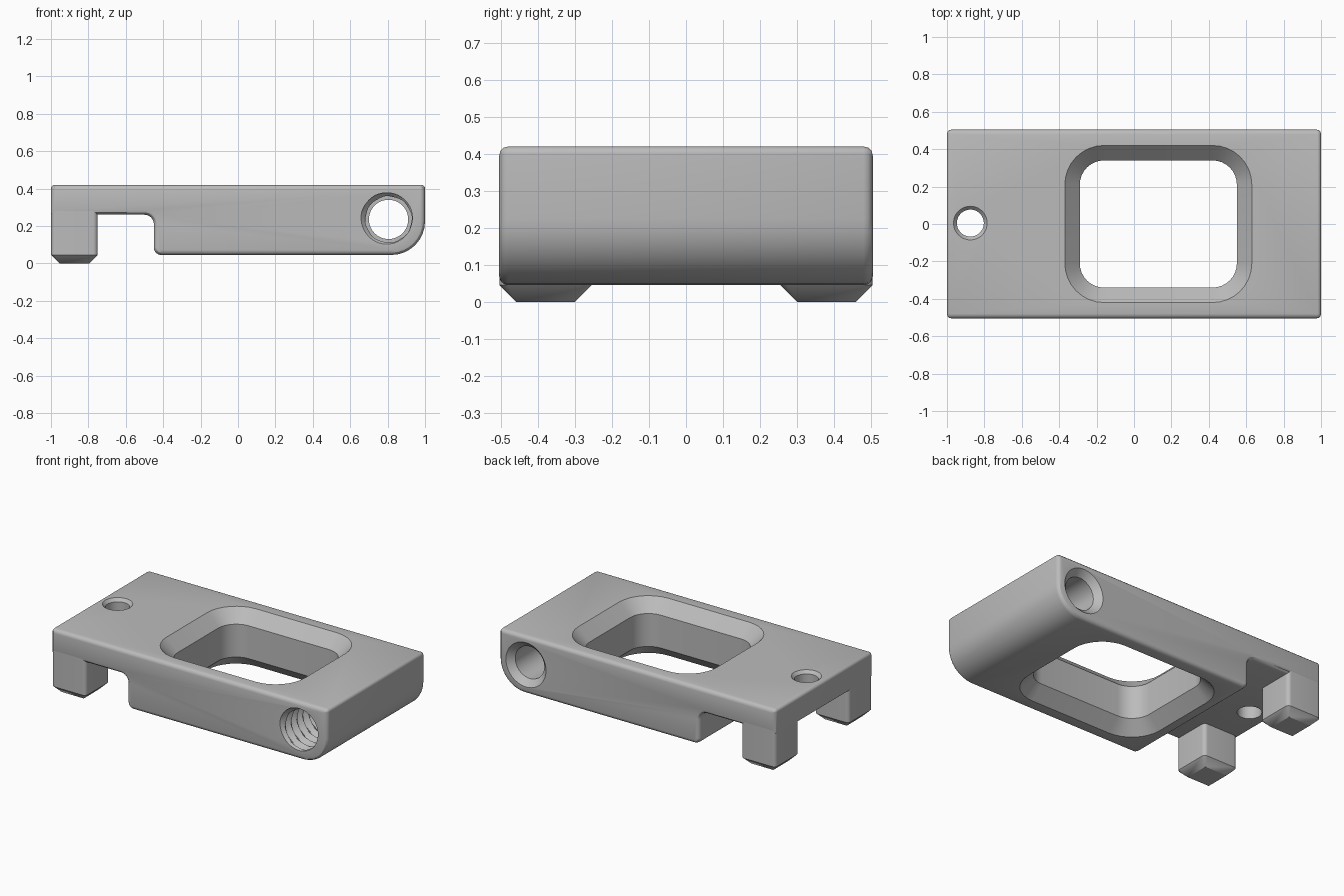
import bpy, bmesh
from math import sin, cos, pi, tau
from mathutils import Vector

if "Cube" in bpy.data.objects:
    bpy.data.objects.remove(bpy.data.objects["Cube"], do_unlink=True)

grey = bpy.data.materials.new("plain grey")
grey.use_nodes = True
grey.diffuse_color = (0.5, 0.5, 0.5, 1)
grey.node_tree.nodes["Principled BSDF"].inputs["Base Color"].default_value = (0.5, 0.5, 0.5, 1)


def rounded(corners, inset=0.0, steps=8):
    """Right-angled counter-clockwise outline with rounded corners, offset inward."""
    pts = []
    for i, (x, y, r) in enumerate(corners):
        p = Vector((x, y))
        u = (Vector(corners[i - 1][:2]) - p).normalized()
        v = (Vector(corners[(i + 1) % len(corners)][:2]) - p).normalized()
        side = 1 if v.cross(u) > 0 else -1
        p += (u + v) * inset * side
        r = max(r - inset * side, 0)
        c = p + (u + v) * r
        for k in range(steps + 1):
            t = pi / 2 * k / steps
            pts.append(c - (v * cos(t) + u * sin(t)) * r)
    return pts


def circle(x, y, radius, n=48):
    """Circle whose radius is a number or a function of the turn fraction."""
    size = radius if callable(radius) else lambda f: radius
    return [(x + size(k / n) * cos(tau * k / n), y + size(k / n) * sin(tau * k / n))
            for k in range(n)]


def loft(name, sections, axis="z"):
    """Closed solid through (height, outline) sections along an axis."""
    bm = bmesh.new()
    rings = []
    for h, outline in sections:
        rings.append([bm.verts.new((a, b, h) if axis == "z" else (a, h, b))
                      for a, b in outline])
    for low, high in zip(rings, rings[1:]):
        for k in range(len(low)):
            bm.faces.new((low[k - 1], low[k], high[k], high[k - 1]))
    bm.faces.new(rings[0])
    bm.faces.new(rings[-1])
    bmesh.ops.remove_doubles(bm, verts=bm.verts, dist=1e-5)
    bmesh.ops.recalc_face_normals(bm, faces=bm.faces)
    mesh = bpy.data.meshes.new(name)
    bm.to_mesh(mesh)
    bm.free()
    mesh.materials.append(grey)
    obj = bpy.data.objects.new(name, mesh)
    bpy.context.collection.objects.link(obj)
    return obj


def activate(obj):
    bpy.ops.object.select_all(action="DESELECT")
    obj.select_set(True)
    bpy.context.view_layer.objects.active = obj


def cut(obj, cutter):
    activate(obj)
    mod = obj.modifiers.new("cut", "BOOLEAN")
    mod.operation, mod.solver, mod.object = "DIFFERENCE", "EXACT", cutter
    bpy.ops.object.modifier_apply(modifier=mod.name)
    bpy.data.objects.remove(cutter, do_unlink=True)


# Body: side profile with softened front and back rims
profile = [(-1, 0.26, 0), (-0.45, 0.26, 0.05), (-0.45, 0.045, 0.04),
           (1, 0.045, 0.18), (1, 0.42, 0.02), (-1, 0.42, 0.02)]
rim, depth = 0.025, 0.505
half = [(depth - rim * (1 - cos(t)), rounded(profile, rim * (1 - sin(t))))
        for t in (0, pi / 6, pi / 3, pi / 2)]
body = loft("body", [(-y, o) for y, o in half] + half[::-1], "y")

# Window: rounded opening with a wide chamfer above and below
opening = [(-0.29, -0.34, 0.13), (0.55, -0.34, 0.13),
           (0.55, 0.34, 0.13), (-0.29, 0.34, 0.13)]
cut(body, loft("window_cutter", [(z, rounded(opening, -flare)) for z, flare in
                                 ((0.025, 0.1), (0.125, 0), (0.34, 0), (0.44, 0.1))]))

# Small countersunk hole through the thin end
cut(body, loft("pin_hole_cutter", [(z, circle(-0.875, 0.005, r)) for z, r in
                                   ((0.2, 0.072), (0.4, 0.072), (0.44, 0.108))]))

# Cross hole: plain at the back with a countersink
HX, HZ = 0.805, 0.235
cut(body, loft("cross_hole_cutter", [(y, circle(HX, HZ, r)) for y, r in
                                     ((0.0, 0.105), (0.465, 0.105), (0.525, 0.165))], "y"))

# Cross hole: helical thread from the front
pitch, slices, turns = 0.06, 8, 11


def thread(y):
    return lambda f: 0.122 + 0.03 * abs(2 * ((y / pitch + f) % 1) - 1)


levels = [-0.53 + pitch * k / slices for k in range(turns * slices + 1)]
cut(body, loft("thread_cutter", [(y, circle(HX, HZ, thread(y))) for y in levels], "y"))

# Legs: two posts with chamfered feet
legs = []
for name, y0, y1 in (("right_leg", -0.504, -0.255), ("left_leg", 0.255, 0.504)):
    post = [(-0.999, y0, 0.025), (-0.75, y0, 0.025), (-0.75, y1, 0.025), (-0.999, y1, 0.025)]
    legs.append(loft(name, [(0, rounded(post, 0.045)), (0.045, rounded(post)),
                            (0.31, rounded(post))]))

for obj in [body] + legs:
    activate(obj)
    bpy.ops.object.shade_smooth_by_angle(angle=pi / 6)
